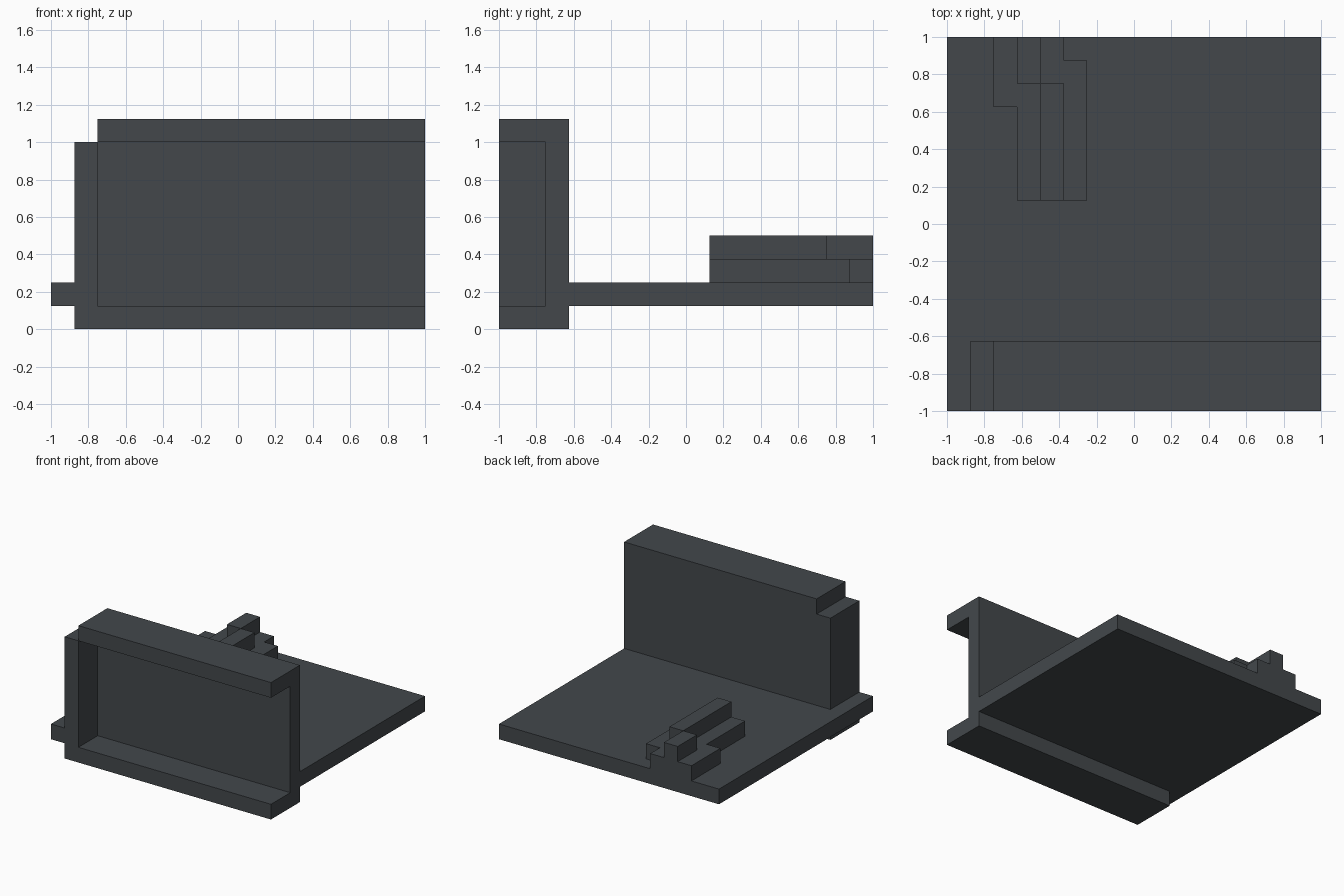
import bpy
import bmesh
from mathutils import Vector

cube = bpy.data.objects.get("Cube")
if cube:
    bpy.data.objects.remove(cube, do_unlink=True)

U = 1 / 8  # every edge sits on this unit grid

# Single flat colour
slate = bpy.data.materials.new("slate_grey")
slate.use_nodes = True
colour = (0.056, 0.064, 0.071, 1)
slate.diffuse_color = colour
slate.node_tree.nodes["Principled BSDF"].inputs["Base Color"].default_value = colour


def prism(name, outline, start, end, axis):
    """Extrude an outline: axis 'z' takes (x, y) points, axis 'x' takes (y, z)."""
    def place(a, b, depth):
        return Vector((a, b, depth) if axis == "z" else (depth, a, b)) * U

    bm = bmesh.new()
    face = bm.faces.new([bm.verts.new(place(a, b, start)) for a, b in outline])
    grown = bmesh.ops.extrude_face_region(bm, geom=[face])["geom"]
    moved = [v for v in grown if isinstance(v, bmesh.types.BMVert)]
    bmesh.ops.translate(bm, verts=moved, vec=place(0, 0, end - start))
    bmesh.ops.recalc_face_normals(bm, faces=bm.faces)
    mesh = bpy.data.meshes.new(name)
    bm.to_mesh(mesh)
    bm.free()
    mesh.materials.append(slate)
    obj = bpy.data.objects.new(name, mesh)
    bpy.context.collection.objects.link(obj)
    return obj


def rect(a0, b0, a1, b1):
    return [(a0, b0), (a1, b0), (a1, b1), (a0, b1)]


# Deck plate, with a narrow strip running forward past the end post
prism("deck_plate", [(-8, -8), (-7, -8), (-7, -5), (8, -5), (8, 8), (-8, 8)], 1, 2, "z")

# Upright wall with top and bottom flanges facing the front
channel = [(-8, 0), (-5, 0), (-5, 9), (-8, 9), (-8, 8), (-6, 8), (-6, 1), (-8, 1)]
prism("channel_wall", channel, -6, 8, "x")

# Solid post closing the right end of the channel
prism("end_post", rect(-8, 0, -5, 8), -7, -6, "x")

# Stepped fitting on the deck
step = [(-5, 1), (-2, 1), (-2, 7), (-3, 7), (-3, 8), (-6, 8), (-6, 5), (-5, 5)]
prism("fitting_lower_step", step, 2, 3, "z")
prism("fitting_long_ridge", rect(-4, 1, -3, 6), 3, 4, "z")
prism("fitting_short_ridge", rect(-5, 6, -4, 8), 3, 4, "z")
